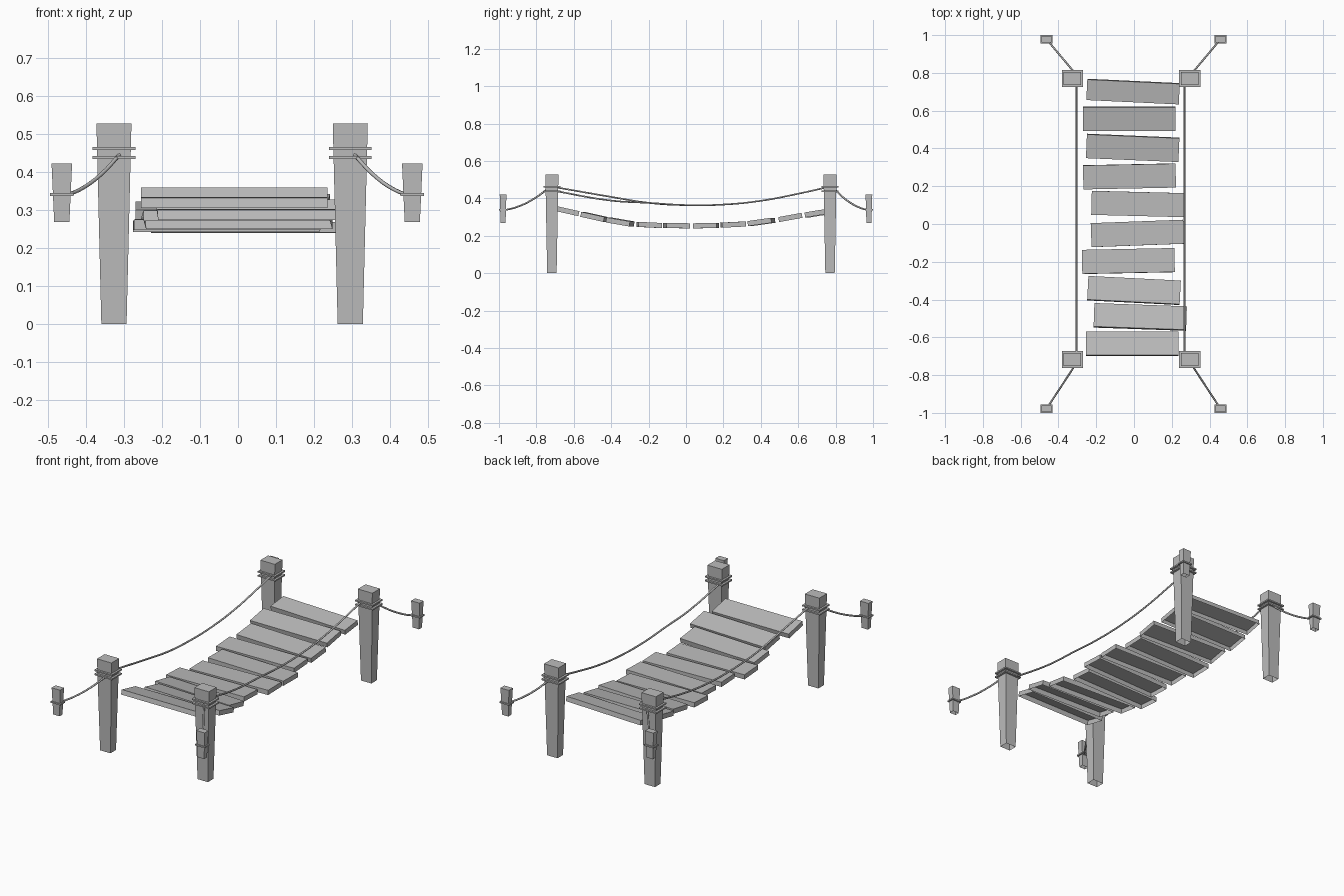
import bpy, bmesh
from mathutils import Matrix, Vector

cube = bpy.data.objects.get("Cube")
if cube:
    bpy.data.objects.remove(cube, do_unlink=True)

# One plain grey for everything
GREY = (0.5, 0.5, 0.5, 1)
grey = bpy.data.materials.new("weathered_grey")
grey.use_nodes = True
grey.diffuse_color = GREY
grey.node_tree.nodes["Principled BSDF"].inputs["Base Color"].default_value = GREY


def add_box(name, size, centre, taper=1.0, pitch=0.0, yaw=0.0, open_bottom=False):
    """Box whose base is narrowed by taper, optionally without an underside."""
    bm = bmesh.new()
    bmesh.ops.create_cube(bm, size=1)
    for v in bm.verts:
        if v.co.z < 0:
            v.co.x *= taper
            v.co.y *= taper
    if open_bottom:
        under = [f for f in bm.faces if f.normal.z < -0.9]
        bmesh.ops.delete(bm, geom=under, context='FACES_ONLY')
    bmesh.ops.scale(bm, vec=size, verts=bm.verts)
    turn = Matrix.Rotation(yaw, 4, 'Z') @ Matrix.Rotation(pitch, 4, 'X')
    bm.transform(Matrix.Translation(centre) @ turn)
    mesh = bpy.data.meshes.new(name)
    bm.to_mesh(mesh)
    bm.free()
    mesh.materials.append(grey)
    ob = bpy.data.objects.new(name, mesh)
    bpy.context.collection.objects.link(ob)


def add_rope(name, points, radius=0.005):
    """Smooth rope through a few points."""
    curve = bpy.data.curves.new(name, 'CURVE')
    curve.dimensions = '3D'
    curve.bevel_depth = radius
    curve.bevel_resolution = 1
    curve.resolution_u = 4
    curve.use_fill_caps = True
    spline = curve.splines.new('BEZIER')
    spline.bezier_points.add(len(points) - 1)
    for bp, p in zip(spline.bezier_points, points):
        bp.co = p
        bp.handle_left_type = bp.handle_right_type = 'AUTO'
    curve.materials.append(grey)
    ob = bpy.data.objects.new(name, curve)
    bpy.context.collection.objects.link(ob)


# Corner posts, ground stakes, their bindings and the ropes between them
for side, post_x, stake_x in (("right", -0.326, -0.463), ("left", 0.295, 0.458)):
    for end, post_y, stake_y in (("front", -0.717, -0.978), ("back", 0.77, 0.978)):
        tag = f"{end}_{side}"
        add_box(f"post_{tag}", (0.092, 0.07, 0.527), (post_x, post_y, 0.2635),
                taper=0.72, open_bottom=True)
        for level, z in (("lower", 0.438), ("upper", 0.461)):
            add_box(f"{level}_binding_{tag}", (0.112, 0.09, 0.008), (post_x, post_y, z))
        add_box(f"stake_{tag}", (0.054, 0.036, 0.154), (stake_x, stake_y, 0.345),
                taper=0.74, open_bottom=True)
        add_box(f"stake_binding_{tag}", (0.062, 0.044, 0.008), (stake_x, stake_y, 0.34))

        # Sagging anchor rope
        inward = -0.02 if post_y > 0 else 0.02
        start = Vector((-0.305 if post_x < 0 else 0.3, post_y - inward, 0.452))
        finish = Vector((stake_x, stake_y, 0.335))
        path = [start.lerp(finish, t) - Vector((0, 0, 0.08 * t * (1 - t)))
                for t in (0, 0.35, 0.7, 1)]
        add_rope(f"anchor_rope_{tag}", path)

# Hand ropes
for side, x, first_z in (("right", -0.304, 0.463), ("left", 0.267, 0.443)):
    sag = ((-0.717, first_z), (-0.4, first_z - 0.055), (-0.2, 0.376), (0, 0.364),
           (0.2, 0.367), (0.4, 0.387), (0.6, 0.425), (0.77, 0.463))
    add_rope(f"hand_rope_{side}", [(x, y, z) for y, z in sag])

# Uneven planks: x, y, z, pitch, yaw
planks = (
    (-0.010, -0.635, 0.332, -0.22, 0),
    (0.033, -0.492, 0.301, -0.22, -0.035),
    (0.000, -0.352, 0.274, -0.17, -0.05),
    (-0.030, -0.196, 0.258, -0.05, 0.02),
    (0.018, -0.050, 0.254, -0.01, 0.037),
    (0.020, 0.106, 0.254, 0.01, -0.025),
    (-0.024, 0.252, 0.260, 0.05, 0.02),
    (-0.007, 0.403, 0.274, 0.14, -0.042),
    (-0.024, 0.558, 0.298, 0.18, 0),
    (-0.005, 0.701, 0.320, 0.16, -0.047),
)
for i, (x, y, z, pitch, yaw) in enumerate(planks, 1):
    depth = 0.11 if i == len(planks) else 0.127
    add_box(f"plank_{i}", (0.49, depth, 0.027), (x, y, z),
            pitch=pitch, yaw=yaw, open_bottom=True)
